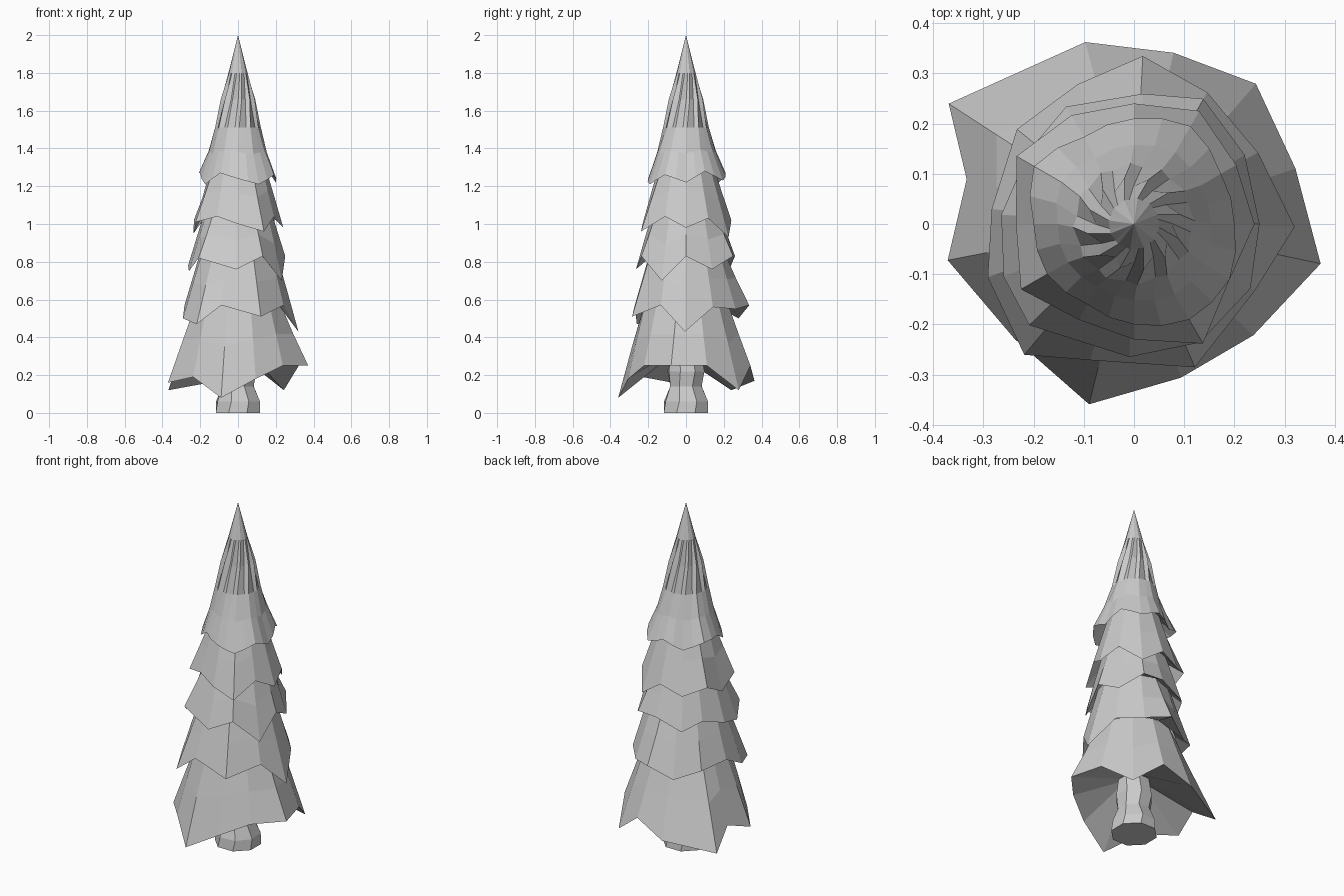
import bpy
from math import sin, cos, radians

if "Cube" in bpy.data.objects:
    bpy.data.objects.remove(bpy.data.objects["Cube"])


def build(name, rings, cap_bottom=False, tip=None):
    """Skin a stack of equal-length point rings, flat shaded, with optional caps."""
    n = len(rings[0])
    verts = [p for ring in rings for p in ring]
    faces = []
    for k in range(len(rings) - 1):
        for i in range(n):
            j = (i + 1) % n
            faces.append((k * n + i, k * n + j, (k + 1) * n + j, (k + 1) * n + i))
    if cap_bottom:
        faces.append(tuple(reversed(range(n))))
    if tip:
        verts.append(tip)
        base = (len(rings) - 1) * n
        faces += [(base + i, base + (i + 1) % n, len(verts) - 1) for i in range(n)]
    mesh = bpy.data.meshes.new(name)
    mesh.from_pydata(verts, [], faces)
    mesh.update()
    obj = bpy.data.objects.new(name, mesh)
    bpy.context.collection.objects.link(obj)
    return obj


def polar(r, deg, z):
    a = radians(deg)
    return (r * cos(a), r * sin(a), z)


def skirt(hem_r, hem_z, inner, top, angles=range(0, 360, 30)):
    """Underside ring, jagged hem, softened middle ring and round upper ring."""
    n = len(hem_r)
    mean_r, mean_z = sum(hem_r) / n, sum(hem_z) / n
    rings = [[], [], [], []]
    for r, z, a in zip(hem_r, hem_z, angles):
        rings[0].append(polar(inner[0], a, inner[1]))
        rings[1].append(polar(r, a, z))
        rings[2].append(polar(0.5 * (mean_r + top[0]) + 0.45 * (r - mean_r), a,
                              0.5 * (mean_z + top[1]) + 0.4 * (z - mean_z)))
        rings[3].append(polar(top[0], a, top[1]))
    return rings


# Trunk: eight sides, flared foot, pinched waist
trunk = [(0.127, 0), (0.122, 0.06), (0.09, 0.14), (0.102, 0.22), (0.085, 0.34)]
build("trunk", [[polar(r, i * 45 + 22 + 6 * (k % 2), z) for i in range(8)]
                for k, (r, z) in enumerate(trunk)], cap_bottom=True)

# Branch skirts, lowest to highest: radius and height of each hem point
joins = [(.085, .32), (.22, .60), (.195, .87), (.175, 1.07), (.14, 1.32)]
build("branches_1", skirt(
    [.38, .34, .37, .35, .375, .44, .345, .378, .33, .37, .32, .325],
    [.25, .25, .12, .25, .17, .12, .22, .16, .19, .08, .18, .25], joins[0], joins[1],
    [-12, 19, 49, 77, 105, 147, 165, 191, 224, 256, 287, 317]))
build("branches_2", skirt(
    [.32, .285, .30, .335, .30, .30, .285, .31, .34, .285, .31, .275],
    [.43, .56, .55, .57, .50, .55, .57, .50, .47, .57, .51, .57], joins[1], joins[2],
    [-1, 30, 61, 87, 112, 141, 174, 200, 230, 252, 293, 331]))
build("branches_3", skirt(
    [.25, .26, .285, .26, .27, .255, .265, .28, .29, .265, .27, .265],
    [.83, .76, .83, .83, .77, .82, .78, .75, .82, .76, .83, .70], joins[2], joins[3],
    [0, 32, 61, 86, 120, 145, 176, 202, 224, 268, 299, 331]))
build("branches_4", skirt(
    [.24, .235, .26, .24, .25, .27, .235, .26, .22, .23, .275, .22],
    [.98, 1.03, .93, 1.02, .97, 1.02, .95, 1.01, 1.04, 1.0, .96, 1.04], joins[3], joins[4]))

# Crown: jagged hem rising into twisted flutes, then a plain point
hem_r = [.20, .20, .225, .21, .20, .23, .20, .20, .185, .20, .22, .22]
hem_z = [1.22, 1.28, 1.23, 1.27, 1.22, 1.27, 1.27, 1.21, 1.27, 1.24, 1.21, 1.26]
inner, hem, mid = [], [], []
for i in range(24):
    a, b = i // 2, (i // 2 + i % 2) % 12
    r, z = (hem_r[a] + hem_r[b]) / 2, (hem_z[a] + hem_z[b]) / 2
    inner.append(polar(joins[4][0], i * 15, joins[4][1]))
    hem.append(polar(r, i * 15, z))
    mid.append(polar(.155 + .5 * (r - .205), i * 15, 1.38 + .3 * (z - 1.24)))
rings = [inner, hem, mid]
for r, z, flute, twist in [(.118, 1.51, .03, 3), (.084, 1.66, .11, 12), (.050, 1.80, .02, 22)]:
    rings.append([polar(r * (1 + flute * (-1) ** i), i * 15 + twist + 4 * (i % 2), z)
                  for i in range(24)])
build("crown", rings, tip=(0, 0, 2))
